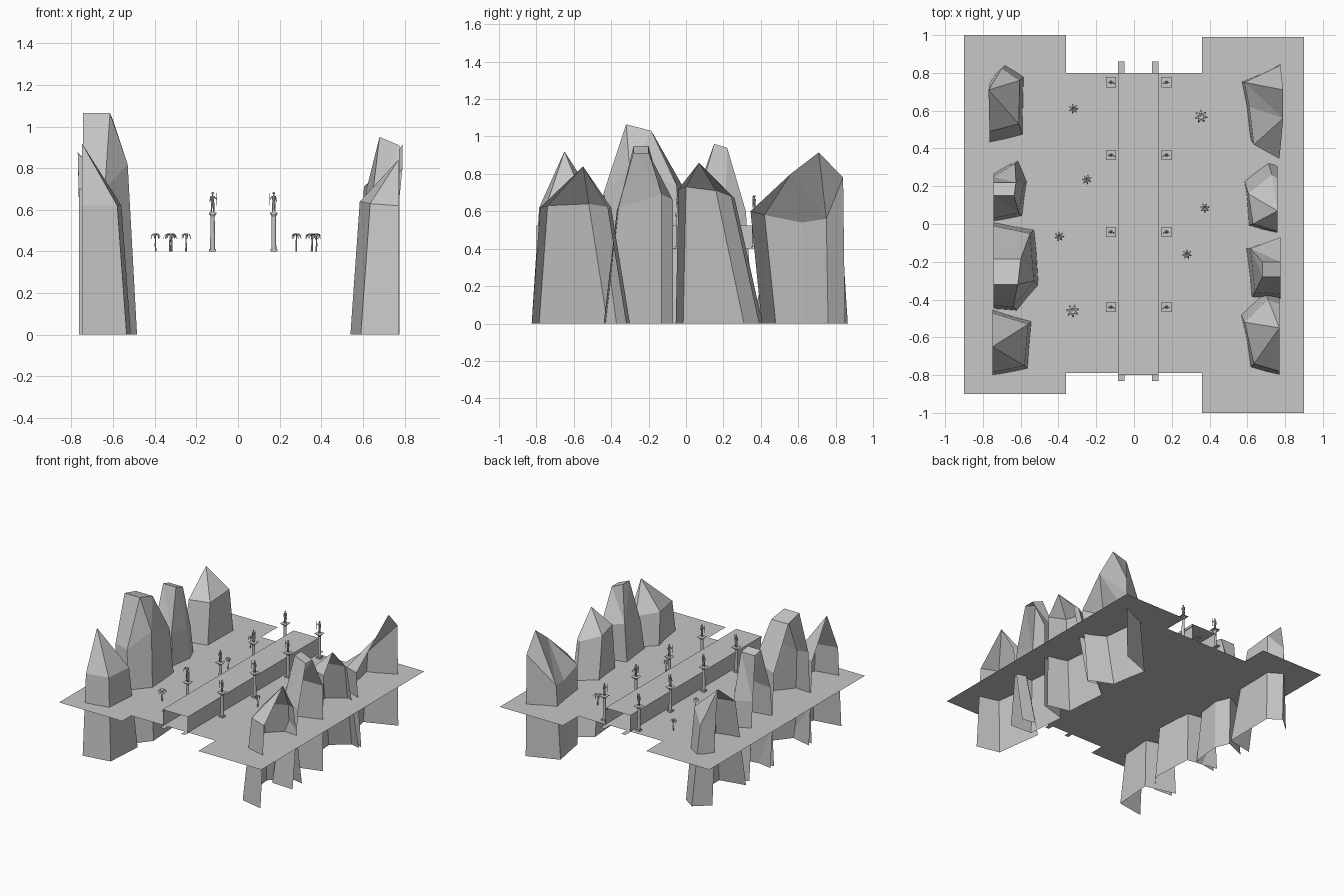
import bpy, bmesh, math
from mathutils import Matrix, Vector

if "Cube" in bpy.data.objects:
    bpy.data.objects.remove(bpy.data.objects["Cube"])

GREY = (0.57, 0.57, 0.57, 1)
stone = bpy.data.materials.new("plain_grey")
stone.use_nodes = True
stone.diffuse_color = GREY
stone.node_tree.nodes["Principled BSDF"].inputs["Base Color"].default_value = GREY

GROUND = 0.40


def add_object(name, mesh, location=(0, 0, 0), scale=(1, 1, 1)):
    obj = bpy.data.objects.new(name, mesh)
    obj.location, obj.scale = location, scale
    bpy.context.collection.objects.link(obj)
    return obj


def make_mesh(name, verts, faces):
    mesh = bpy.data.meshes.new(name)
    mesh.from_pydata(verts, [], faces)
    mesh.materials.append(stone)
    return mesh


def bm_mesh(name, bm):
    mesh = bpy.data.meshes.new(name)
    bm.to_mesh(mesh)
    bm.free()
    mesh.materials.append(stone)
    return mesh


def box(bm, centre, size):
    bmesh.ops.create_cube(bm, size=1, matrix=Matrix.LocRotScale(Vector(centre), None, Vector(size)))


def rod(bm, start, end, r1, r2, sides=8):
    a, b = Vector(start), Vector(end)
    turn = (b - a).to_track_quat('Z', 'Y').to_matrix().to_4x4()
    bmesh.ops.create_cone(bm, cap_ends=True, segments=sides, radius1=r1, radius2=r2,
                          depth=(b - a).length, matrix=Matrix.Translation((a + b) / 2) @ turn)


def sheet(name, x0, x1, y0, y1, z):
    corners = [(x0, y0, z), (x1, y0, z), (x1, y1, z), (x0, y1, z)]
    add_object(name, make_mesh(name, corners, [(0, 1, 2, 3)]))


def wall(name, x, y0, y1, z0, z1):
    corners = [(x, y0, z0), (x, y1, z0), (x, y1, z1), (x, y0, z1)]
    add_object(name, make_mesh(name, corners, [(0, 1, 2, 3)]))


# Ground: one flat outline with notched ends
outline = [(-.9, -.9), (-.36, -.9), (-.36, -.79), (.36, -.79), (.36, -1), (.9, -1),
           (.9, .99), (.36, .99), (.36, .8), (-.36, .8), (-.36, 1), (-.9, 1)]
add_object("ground", make_mesh("ground", [(x, y, GROUND) for x, y in outline],
                               [tuple(range(len(outline)))]))

# Raised causeway: open-ended roof, side walls, fascias and lower kerb strips
LEFT, RIGHT, ROOF = -.085, .13, .525
sheet("causeway_roof", LEFT, RIGHT, -.8, .8, ROOF)
for side, x, inward in (("right", LEFT, 1), ("left", RIGHT, -1)):
    wall(side + "_causeway_fascia", x, -.8, .8, ROOF - .02, ROOF)
    wall(side + "_causeway_wall", x + inward * .003, -.8, .8, GROUND, ROOF - .02)
    sheet(side + "_kerb_strip", min(x, x + inward * .035), max(x, x + inward * .035),
          -.83, .86, GROUND - .003)


# Cliffs: faceted shells, open on the outer side
def cliff(name, shoulder, ridge, spread=(.04, .04), drop=0):
    """shoulder: corners from back to front; ridge: back and front peak;
    spread: how far the foot reaches past the back and front shoulder."""
    outer_x = ridge[0][0] if abs(ridge[0][0]) > .7 else shoulder[0][0]
    side = math.copysign(1, outer_x)
    n = len(shoulder)
    mid = (shoulder[0][1] + shoulder[-1][1]) / 2
    base = []
    for i, (x, y, z) in enumerate(shoulder):
        inner = 0 < i < n - 1
        base.append((x - side * .045 * inner, y + (spread[0] if y > mid else -spread[1]), 0))
    first, last = ridge
    cap = [(outer_x, first[1], first[2] - drop), first, last, (outer_x, last[1], last[2] - drop)]
    top = [cap[round(i * 3 / (n - 1))] for i in range(n)]
    faces = [(r + i, r + i + 1, r + i + n + 1, r + i + n) for r in (0, n) for i in range(n - 1)]
    faces.append(tuple(range(3 * n, 3 * n + 4)))
    bm = bmesh.new()
    points = [bm.verts.new(v) for v in base + shoulder + top + cap]
    for f in faces:
        bm.faces.new([points[i] for i in f])
    bmesh.ops.remove_doubles(bm, verts=bm.verts[:], dist=.001)
    bmesh.ops.dissolve_degenerate(bm, edges=bm.edges[:], dist=.0005)
    bmesh.ops.triangulate(bm, faces=[f for f in bm.faces if f.calc_center_median().z > .55])
    bmesh.ops.recalc_face_normals(bm, faces=bm.faces[:])
    add_object(name, bm_mesh(name, bm))


cliff("right_cliff_back",
      [(-.765, .73, .66), (-.70, .825, .62), (-.605, .76, .72), (-.61, .53, .70), (-.765, .49, .70)],
      [(-.77, .71, .875)] * 2, spread=(.04, .13))
cliff("right_cliff_mid_back",
      [(-.745, .25, .6), (-.63, .32, .6), (-.585, .21, .62), (-.61, .06, .65), (-.745, .03, .62)],
      [(-.625, .22, .94), (-.635, .15, .96)])
cliff("right_cliff_mid_front",
      [(-.745, -.01, .72), (-.55, -.05, .74), (-.53, -.30, .82), (-.64, -.44, .70), (-.745, -.43, .72)],
      [(-.60, -.185, 1.03), (-.615, -.32, 1.065)])
cliff("right_cliff_front",
      [(-.75, -.47, .64), (-.56, -.53, .62), (-.58, -.75, .62), (-.75, -.785, .62)],
      [(-.75, -.65, .92)] * 2)
cliff("left_cliff_back",
      [(.775, .84, .78), (.585, .75, .56), (.61, .62, .54), (.635, .42, .58), (.77, .345, .6)],
      [(.79, .71, .915), (.79, .56, .80)], spread=(.01, -.06))
cliff("left_cliff_mid_back",
      [(.76, .24, .68), (.73, .26, .67), (.605, .16, .71), (.63, .0, .73), (.76, -.04, .72)],
      [(.76, .07, .86)] * 2, spread=(.15, .015))
cliff("left_cliff_mid_front",
      [(.775, -.07, .66), (.615, -.13, .69), (.64, -.36, .62), (.775, -.37, .6)],
      [(.68, -.2, .95), (.68, -.28, .95)], spread=(.0, .07), drop=.04)
cliff("left_cliff_front",
      [(.77, -.42, .62), (.71, -.40, .62), (.585, -.52, .64), (.635, -.74, .63), (.77, -.78, .62)],
      [(.77, -.55, .84)] * 2, spread=(.1, .045))


# Column: plinth, shaft, capital
bm = bmesh.new()
box(bm, (0, 0, .006), (.034, .034, .012))
rod(bm, (0, 0, .012), (0, 0, .17), .012, .010, 12)
rod(bm, (0, 0, .168), (0, 0, .18), .010, .017, 12)
box(bm, (0, 0, .184), (.036, .036, .008))
column = bm_mesh("column", bm)

# Thin square slab on top of each column
h = .027
slab = make_mesh("column_slab", [(-h, -h, 0), (h, -h, 0), (h, h, 0), (-h, h, 0)], [(0, 1, 2, 3)])

# Standing figure holding a staff
bm = bmesh.new()
for side in (-1, 1):
    rod(bm, (side * .006, 0, 0), (side * .004, 0, .045), .003, .0045, 6)
rod(bm, (0, 0, .036), (0, 0, .05), .009, .006, 8)
rod(bm, (0, 0, .048), (0, 0, .076), .006, .010, 8)
rod(bm, (0, 0, .075), (0, 0, .083), .004, .003, 6)
bmesh.ops.create_icosphere(bm, subdivisions=1, radius=.007, matrix=Matrix.Translation((0, 0, .09)))
rod(bm, (.009, 0, .073), (.019, -.008, .062), .003, .0025, 6)
rod(bm, (-.009, 0, .073), (-.013, -.002, .048), .003, .0025, 6)
rod(bm, (.019, -.008, .03), (.019, -.008, .09), .0015, .0015, 5)
figure = bm_mesh("figure", bm)

for x, facing in ((-.122, 1), (.172, -1)):
    for n, y in enumerate((.75, .365, -.042, -.44)):
        tag = ("right" if facing > 0 else "left") + "_%d" % (n + 1)
        add_object("column_" + tag, column, (x, y, GROUND))
        add_object("column_slab_" + tag, slab, (x, y, GROUND + .19))
        add_object("figure_" + tag, figure, (x, y, GROUND + .19), (facing, 1, 1))

# Palm: leaning trunk and drooping fronds
bm = bmesh.new()
rod(bm, (0, 0, 0), (.004, 0, .035), .006, .0045, 6)
rod(bm, (.004, 0, .034), (0, 0, .075), .0045, .0035, 6)
profile = [(0, .075, .002), (.014, .086, .007), (.026, .08, .006), (.035, .06, .001)]
for k in range(7):
    turn = Matrix.Rotation(math.tau * k / 7, 3, 'Z')
    rows = [[bm.verts.new(turn @ Vector((r, s * w, z))) for s in (-1, 1)] for r, z, w in profile]
    for (a, b), (c, d) in zip(rows, rows[1:]):
        bm.faces.new((a, b, d, c))
palm = bm_mesh("palm", bm)

spots = [(-.32, .61), (-.25, .235), (-.395, -.065), (-.325, -.46),
         (.355, .57), (.375, .085), (.28, -.16)]
for n, (x, y) in enumerate(spots):
    size = 1 if n in (3, 4) else .75
    tree = add_object("palm_%d" % (n + 1), palm, (x, y, GROUND), (size, size, 1))
    tree.rotation_euler.z = n * 1.3
